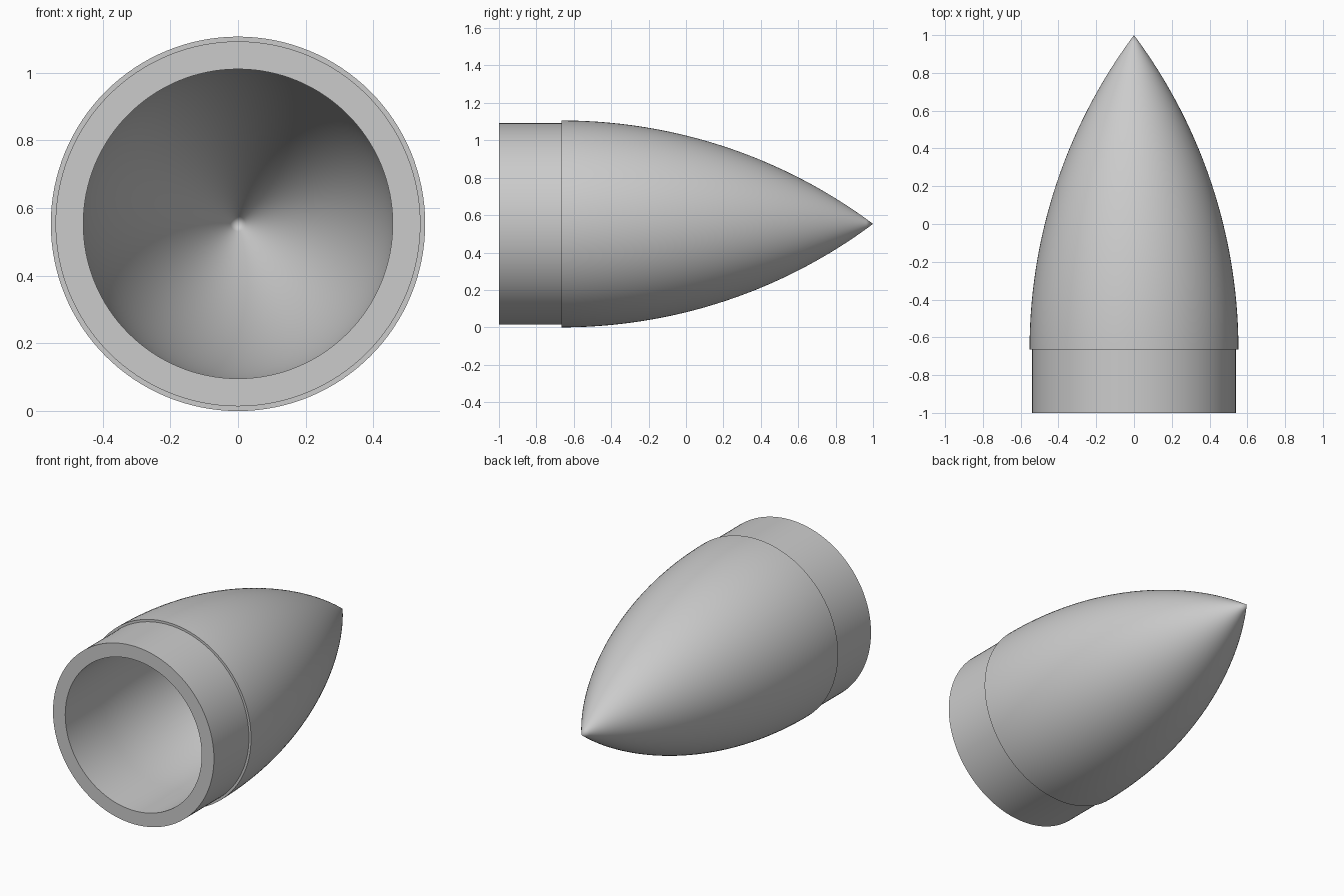
import bpy, bmesh, math
from mathutils import Matrix, Vector

cube = bpy.data.objects.get("Cube")
if cube:
    bpy.data.objects.remove(cube, do_unlink=True)

SEGMENTS = 128
STEPS = 40
BASE_R = 0.553        # ogive radius where it meets the shoulder
SHOULDER_R = 0.539
BORE_R = 0.457
BACK_Y, BASE_Y, TIP_Y = -1.0, -0.665, 1.0

# The outer and inner ogives are arcs about one shared centre
length = TIP_Y - BASE_Y
arc_r = (BASE_R ** 2 + length ** 2) / (2 * BASE_R)
offset = arc_r - BASE_R


def ogive(base_radius):
    """Points (radius, y) from the base to the pointed tip."""
    rho = offset + base_radius
    end = math.acos(offset / rho)
    points = []
    for i in range(STEPS + 1):
        a = end * i / STEPS
        points.append((max(rho * math.cos(a) - offset, 0), BASE_Y + rho * math.sin(a)))
    points[-1] = (0, points[-1][1])
    return points


def lathe(name, profile, material):
    """Revolve a (radius, y) profile about the y axis."""
    bm = bmesh.new()
    verts = [bm.verts.new((r, y, 0)) for r, y in profile]
    edges = [bm.edges.new(pair) for pair in zip(verts, verts[1:])]
    bmesh.ops.spin(bm, geom=verts + edges, cent=Vector(), axis=(0, 1, 0),
                   angle=math.tau, steps=SEGMENTS, use_merge=True)
    bmesh.ops.remove_doubles(bm, verts=bm.verts, dist=1e-5)
    bmesh.ops.recalc_face_normals(bm, faces=bm.faces)
    bm.transform(Matrix.Translation((0, 0, BASE_R)))
    mesh = bpy.data.meshes.new(name)
    bm.to_mesh(mesh)
    bm.free()
    mesh.materials.append(material)
    obj = bpy.data.objects.new(name, mesh)
    bpy.context.collection.objects.link(obj)
    bpy.ops.object.select_all(action="DESELECT")
    obj.select_set(True)
    bpy.context.view_layer.objects.active = obj
    bpy.ops.object.shade_smooth_by_angle(angle=math.radians(30))
    return obj


grey = bpy.data.materials.new("light_grey")
grey.use_nodes = True
colour = (0.6, 0.6, 0.6, 1)
grey.diffuse_color = colour
grey.node_tree.nodes["Principled BSDF"].inputs["Base Color"].default_value = colour

# Hollow pointed cone with a stepped shoulder and an open bore
outer = ogive(BASE_R)[::-1]
shoulder = [(SHOULDER_R, BASE_Y), (SHOULDER_R, BACK_Y), (BORE_R, BACK_Y)]
inner = ogive(BORE_R)
lathe("nose_cone", outer + shoulder + inner, grey)
